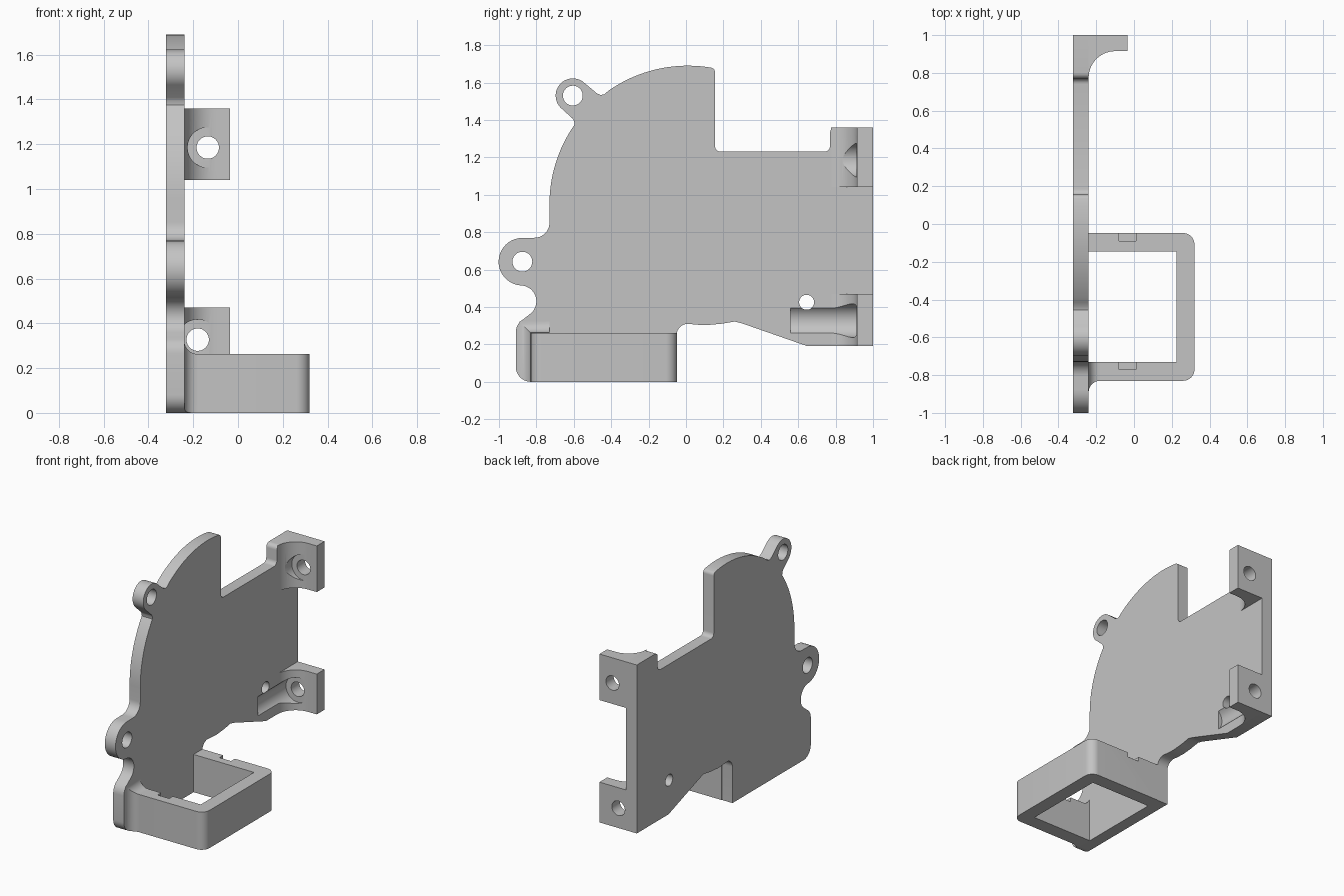
import bpy, bmesh, math
from mathutils import Vector

if "Cube" in bpy.data.objects:
    bpy.data.objects.remove(bpy.data.objects["Cube"])

grey = bpy.data.materials.new("light grey")
grey.diffuse_color = (0.55, 0.55, 0.55, 1)
grey.use_nodes = True
grey.node_tree.nodes["Principled BSDF"].inputs["Base Color"].default_value = grey.diffuse_color


def arc(cx, cy, r, a0, a1, n=10):
    """Points on a circle from angle a0 to a1 in degrees."""
    angles = [math.radians(a0 + (a1 - a0) * i / n) for i in range(n + 1)]
    return [(cx + r * math.cos(a), cy + r * math.sin(a)) for a in angles]


def loft(name, rings):
    """Closed solid through a list of equal-length rings."""
    bm = bmesh.new()
    loops = [[bm.verts.new(p) for p in ring] for ring in rings]
    n = len(loops[0])
    for a, b in zip(loops, loops[1:]):
        for i in range(n):
            j = (i + 1) % n
            bm.faces.new((a[i], a[j], b[j], b[i]))
    bm.faces.new(loops[0][::-1])
    bm.faces.new(loops[-1])
    bmesh.ops.recalc_face_normals(bm, faces=bm.faces)
    me = bpy.data.meshes.new(name)
    bm.to_mesh(me)
    bm.free()
    me.materials.append(grey)
    ob = bpy.data.objects.new(name, me)
    bpy.context.collection.objects.link(ob)
    return ob


def prism(name, pts, axis, lo, hi):
    """Extrude a profile: axis x takes (y, z), y takes (x, z), z takes (x, y)."""
    place = {"x": lambda p, t: (t, p[0], p[1]),
             "y": lambda p, t: (p[0], t, p[1]),
             "z": lambda p, t: (p[0], p[1], t)}[axis]
    return loft(name, [[place(p, t) for p in pts] for t in (lo, hi)])


def drill(c, r, axis, lo, hi):
    return prism("cutter", arc(c[0], c[1], r, 0, 352.5, 47), axis, lo, hi)


def cut(ob, cutters):
    for c in cutters:
        m = ob.modifiers.new("cut", "BOOLEAN")
        m.operation, m.solver, m.object = "DIFFERENCE", "EXACT", c
        bpy.context.view_layer.objects.active = ob
        bpy.ops.object.modifier_apply(modifier=m.name)


X0, X1 = -0.322, -0.24   # plate thickness

# Flat side plate with two screw lugs
outline = (
    arc(-0.83, 0.08, 0.08, 180, 270)
    + [(-0.05, 0)] + arc(0.01, 0.25, 0.06, 180, 90)
    + [(0.06, 0.305), (0.11, 0.303), (0.19, 0.31), (0.26, 0.322), (0.30, 0.312)]
    + [(0.65, 0.19), (1, 0.19), (1, 1.36)]
    + arc(0.80, 1.33, 0.03, 90, 180, 6) + arc(0.74, 1.26, 0.03, 0, -90, 6)
    + arc(0.185, 1.26, 0.03, 270, 180, 6) + arc(0.13, 1.655, 0.025, 0, 75, 6)
    + arc(0.01, 0.95, 0.74, 83, 125, 20)
    + [(-0.437, 1.537), (-0.455, 1.533), (-0.475, 1.541)]
    + arc(-0.605, 1.53, 0.092, 45, 225, 20)
    + [(-0.607, 1.408), (-0.598, 1.394)]
    + arc(0.01, 0.95, 0.74, 145, 180, 16)
    + arc(-0.81, 0.85, 0.08, 0, -90)
    + arc(-0.875, 0.642, 0.127, 90, 265, 20)
    + arc(-0.885, 0.43, 0.085, 85, -55, 16)
    + arc(-0.83, 0.265, 0.08, 120, 180, 6))
plate = prism("side_plate", outline, "x", X0, X1)

# Screw tabs with a rounded inside corner
tab_profile = [(X1, 1), (-0.035, 1), (-0.035, 0.915)] + arc(-0.10, 0.775, 0.14, 90, 180, 14)
upper_tab = prism("upper_tab", tab_profile, "z", 1.04, 1.36)
lower_tab = prism("lower_tab", tab_profile, "z", 0.19, 0.47)

# Rectangular frame, open at top and bottom, with two small notches
frame_profile = ([(X1, -0.83)] + arc(0.26, -0.77, 0.06, 270, 360)
                 + arc(0.26, -0.108, 0.06, 0, 90)
                 + [(X1, -0.048), (X1, -0.145), (0.225, -0.145),
                    (0.225, -0.73), (X1, -0.73)])
frame = prism("socket_frame", frame_profile, "z", 0, 0.262)

# Fillet blending the front frame wall into the plate
R, rings = 0.06, []
for i in range(11):
    a = math.radians(9 * i)
    x, d = X1 + R * (1 - math.cos(a)), R * (1 - math.sin(a)) + 0.0005
    ring = [(-0.73, 0), (-0.73, 0.262 + d), (-0.83 - d, 0.262 + d)]
    for k in (4, 3, 2, 1, 0):
        e = d * k / 4
        ring.append((-0.83 - e, 0.08 - math.sqrt(0.0064 - e * e)))
    rings.append([(x, y, z) for y, z in ring])
fillet = loft("frame_fillet", rings)

# Holes, counterbores and notches
top_c, low_c = (-0.135, 1.185), (-0.18, 0.327)
top_cuts = [drill(top_c, 0.09, "y", 0.6, 0.912), drill(top_c, 0.05, "y", 0.85, 1.1)]
low_cuts = [drill(low_c, 0.09, "y", 0.56, 0.912), drill(low_c, 0.05, "y", 0.85, 1.1)]
plate_cuts = [drill(c, r, "x", -0.5, 0) for c, r in
              (((-0.605, 1.53), 0.053), ((-0.875, 0.642), 0.053), ((0.645, 0.425), 0.04))]
notches = [prism("cutter", [(-0.08, y0), (0.01, y0), (0.01, y1), (-0.08, y1)], "z", 0.23, 0.4)
           for y0, y1 in ((-0.09, 0), (-0.77, -0.7))]
cut(upper_tab, top_cuts)
cut(lower_tab, low_cuts)
cut(plate, plate_cuts + low_cuts[:1])
cut(frame, notches)
for c in top_cuts + low_cuts + plate_cuts + notches:
    bpy.data.objects.remove(c)

# Smooth the curved walls, keep the edges sharp
bpy.ops.object.select_all(action="DESELECT")
for ob in (plate, upper_tab, lower_tab, frame, fillet):
    ob.select_set(True)
bpy.context.view_layer.objects.active = plate
bpy.ops.object.shade_smooth_by_angle(angle=math.radians(30))
